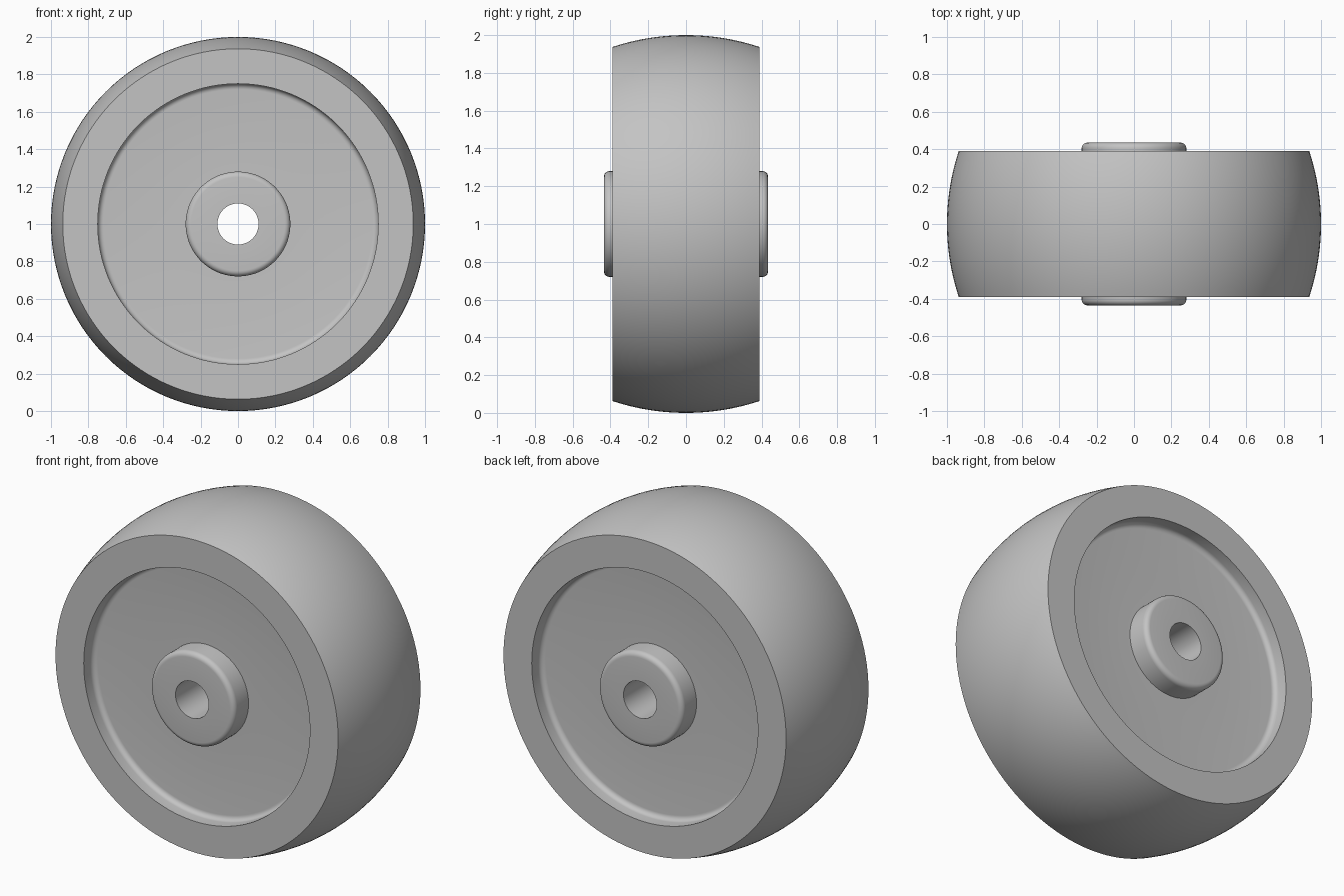
import bpy, bmesh
from math import sin, cos, pi, asin, radians

cube = bpy.data.objects.get("Cube")
if cube:
    bpy.data.objects.remove(cube, do_unlink=True)

SEGMENTS = 128
FACE_Y, FLOOR_Y, HUB_Y = 0.39, 0.30, 0.435
EDGE_R, RECESS_R, HUB_R, BORE_R = 0.937, 0.75, 0.28, 0.11
FILLET = 0.03

grey = bpy.data.materials.new("plain grey")
grey.use_nodes = True
colour = (0.55, 0.55, 0.55, 1)
grey.diffuse_color = colour
grey.node_tree.nodes["Principled BSDF"].inputs["Base Color"].default_value = colour


def arc(r, y, radius, start, end, steps):
    """Points (r, y) on an arc, angles in radians from the outward direction."""
    angles = [start + (end - start) * i / steps for i in range(steps + 1)]
    return [(r + radius * cos(a), y + radius * sin(a)) for a in angles]


def mirrored(half):
    """Close a half profile by its reflection across the wheel's mid plane."""
    return half + [(r, -y) for r, y in reversed(half)]


def lathe(name, profile):
    """Revolve a closed (r, y) profile about the axle."""
    bm = bmesh.new()
    rings = []
    for s in range(SEGMENTS):
        a = 2 * pi * s / SEGMENTS
        rings.append([bm.verts.new((r * cos(a), y, 1 + r * sin(a))) for r, y in profile])
    n = len(profile)
    for s, ring in enumerate(rings):
        after = rings[(s + 1) % SEGMENTS]
        for i in range(n):
            j = (i + 1) % n
            bm.faces.new((ring[i], ring[j], after[j], after[i]))
    bmesh.ops.recalc_face_normals(bm, faces=bm.faces)
    mesh = bpy.data.meshes.new(name)
    bm.to_mesh(mesh)
    bm.free()
    mesh.materials.append(grey)
    obj = bpy.data.objects.new(name, mesh)
    bpy.context.collection.objects.link(obj)
    bpy.ops.object.select_all(action="DESELECT")
    obj.select_set(True)
    bpy.context.view_layer.objects.active = obj
    bpy.ops.object.shade_smooth_by_angle(angle=radians(30))
    return obj


# Wheel body: crowned tread, flat rim faces, filleted recesses and the web
sag = 1 - EDGE_R
crown = (FACE_Y ** 2 + sag ** 2) / (2 * sag)
half_angle = asin(FACE_Y / crown)
tread = arc(1 - crown, 0, crown, -half_angle, half_angle, 24)
recess = [(RECESS_R, FACE_Y)]
recess += arc(RECESS_R - FILLET, FLOOR_Y + FILLET, FILLET, 0, -pi / 2, 6)
recess.append((HUB_R - 0.02, FLOOR_Y))
lathe("wheel_body", tread + mirrored(recess))

# Hub: rounded boss on both sides with a through bore
hub_half = arc(HUB_R - FILLET, HUB_Y - FILLET, FILLET, 0, pi / 2, 6)
hub_half.append((BORE_R, HUB_Y))
lathe("hub", mirrored(hub_half))
